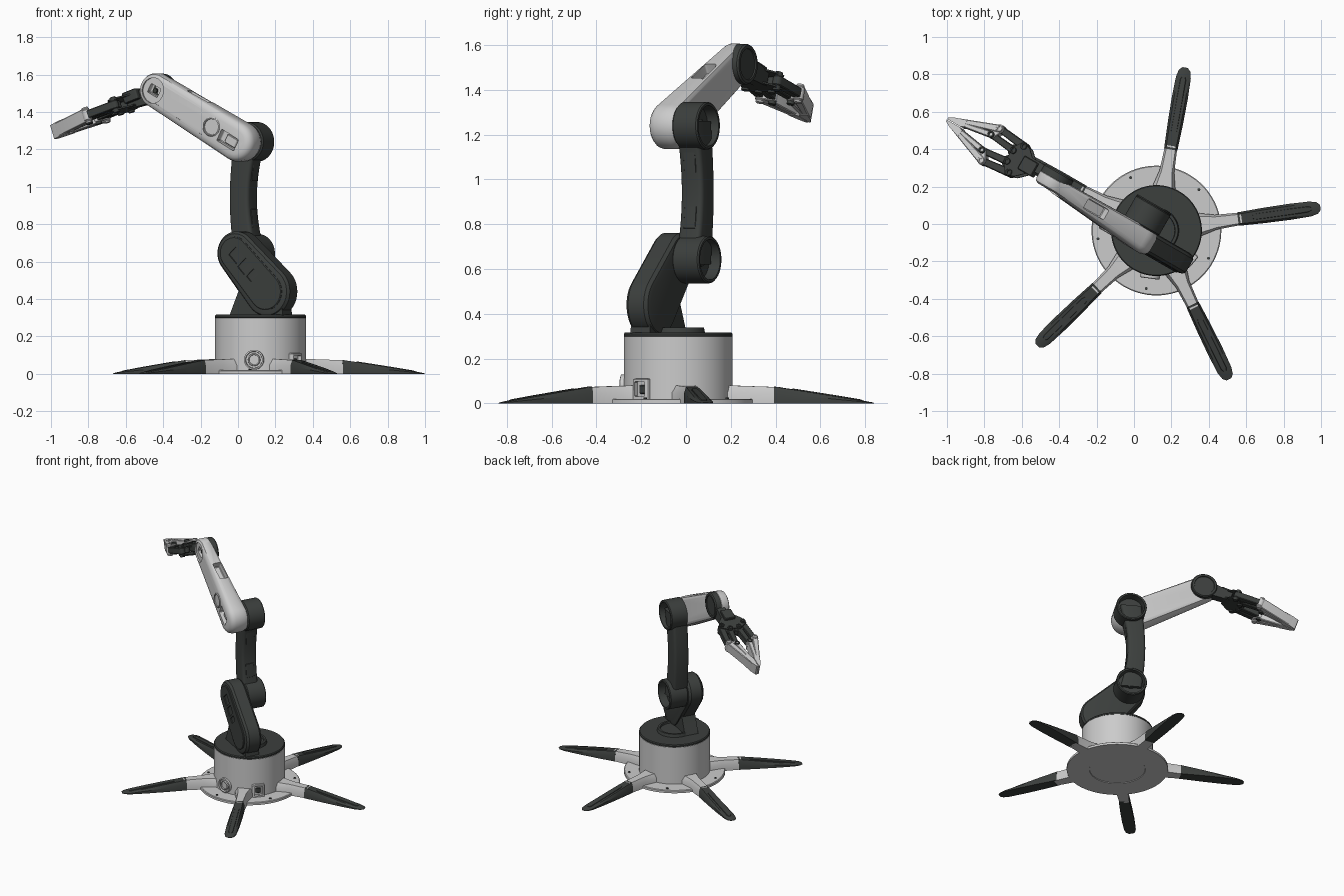
import bpy, bmesh
from math import sin, cos, pi, acos, atan2, hypot, radians
from mathutils import Matrix, Vector

if "Cube" in bpy.data.objects:
    bpy.data.objects.remove(bpy.data.objects["Cube"])


def material(name, rgb):
    m = bpy.data.materials.new(name)
    m.diffuse_color = (*rgb, 1)
    m.use_nodes = True
    m.node_tree.nodes["Principled BSDF"].inputs["Base Color"].default_value = m.diffuse_color
    return m


LIGHT = material("light_grey", (0.60, 0.61, 0.59))
DARK = material("charcoal", (0.045, 0.05, 0.047))
T = lambda x, y, z: Matrix.Translation((x, y, z))
R = lambda deg, axis: Matrix.Rotation(radians(deg), 4, axis)
SIDE = Matrix(((1, 0, 0, 0), (0, 0, 1, 0), (0, 1, 0, 0), (0, 0, 0, 1)))  # extrude along y

BASE = T(0.12, -0.035, 0)
ARM = BASE @ R(-30, 'Z')                      # arm reaches along local -x
FORE = ARM @ T(-0.08, 0, 1.24) @ R(27.6, 'Y')
GRIP = FORE @ T(-0.593, -0.045, 0) @ R(-27.6, 'Y') @ R(180, 'Z') @ R(19, 'Y')


def loft(name, rings, M, mat):
    """Skin a list of point rings and cap both ends."""
    bm = bmesh.new()
    vs = [[bm.verts.new(p) for p in ring] for ring in rings]
    n = len(vs[0])
    for a, b in zip(vs, vs[1:]):
        for i in range(n):
            bm.faces.new((a[i], a[(i + 1) % n], b[(i + 1) % n], b[i]))
    bm.faces.new(vs[0])
    bm.faces.new(vs[-1])
    bm.transform(M)
    bmesh.ops.recalc_face_normals(bm, faces=bm.faces)
    me = bpy.data.meshes.new(name)
    bm.to_mesh(me)
    bm.free()
    ob = bpy.data.objects.new(name, me)
    me.materials.append(mat)
    bpy.context.collection.objects.link(ob)
    return ob


def lathe(name, profile, M, mat, n=56):
    """Revolve (radius, height) points round local z."""
    return loft(name, [[(r * cos(2 * pi * i / n), r * sin(2 * pi * i / n), h)
                        for i in range(n)] for r, h in profile], M, mat)


def capsule(name, c0, r0, c1, r1, layers, M, mat, n=24):
    """Hull of two circles, layered as (inset, height at c0, height at c1)."""
    dx, dy = c1[0] - c0[0], c1[1] - c0[1]
    a, phi = atan2(dy, dx), acos((r0 - r1) / hypot(dx, dy))
    rings = []
    for ins, h0, h1 in layers:
        ring = []
        for c, r, h, s, e in ((c1, r1, h1, a - phi, a + phi),
                              (c0, r0, h0, a + phi, a + 2 * pi - phi)):
            for i in range(n + 1):
                t = s + (e - s) * i / n
                ring.append((c[0] + (r - ins) * cos(t), c[1] + (r - ins) * sin(t), h))
        rings.append(ring)
    return loft(name, rings, M, mat)


def rrect(w, d, r, z, cx=0, cy=0):
    """Rounded rectangle ring with half sizes w, d."""
    pts = []
    for k, (sx, sy) in enumerate(((1, 1), (-1, 1), (-1, -1), (1, -1))):
        for i in range(5):
            t = (k + i / 4) * pi / 2
            pts.append((cx + sx * (w - r) + r * cos(t), cy + sy * (d - r) + r * sin(t), z))
    return pts


def block(name, w, d, h, M, mat, r=0.008):
    """Rounded block, half sizes w, d, h, with softened top and bottom."""
    c = r * 0.5
    return loft(name, [rrect(w - c, d - c, r, -h), rrect(w, d, r, c - h),
                       rrect(w, d, r, h - c), rrect(w - c, d - c, r, h)], M, mat)


def prism(name, pts, h0, h1, M, mat):
    return loft(name, [[(x, y, h) for x, y in pts] for h in (h0, h1)], M, mat)


def cut(ob, cutter):
    mod = ob.modifiers.new("cut", 'BOOLEAN')
    mod.operation, mod.object, mod.solver = 'DIFFERENCE', cutter, 'EXACT'
    bpy.context.view_layer.objects.active = ob
    bpy.ops.object.modifier_apply(modifier=mod.name)
    bpy.data.objects.remove(cutter)


# Base: floor disc with underside groove, drum, dark turntable
lathe("base_disc", [(0.19, 0.004), (0.192, 0.0), (0.347, 0.0), (0.347, 0.016),
                    (0.342, 0.02), (0.2, 0.02)], BASE, LIGHT, 80)
lathe("base_drum", [(0.243, 0.01), (0.243, 0.298), (0.238, 0.3)], BASE, LIGHT, 80)
lathe("turntable", [(0.236, 0.295), (0.243, 0.3), (0.243, 0.31), (0.238, 0.316),
                    (0.12, 0.316), (0.115, 0.338), (0.1, 0.338), (0.098, 0.325)], BASE, DARK, 80)

# Round button and square port on the drum
lathe("drum_button", [(0.053, -0.02), (0.053, 0.018), (0.045, 0.021), (0.043, 0.008),
                      (0.034, 0.008), (0.032, 0.02), (0.026, 0.02), (0.025, 0.012)],
      BASE @ R(-98, 'Z') @ T(0.238, 0, 0.075) @ R(90, 'Y'), LIGHT)
PORT = BASE @ R(-41, 'Z') @ T(0.238, 0, 0.062)
port = block("drum_port", 0.025, 0.042, 0.048, PORT, LIGHT)
cut(port, block("port_cutter", 0.03, 0.03, 0.034, PORT @ T(0.025, 0, 0.002), LIGHT))
block("port_plug", 0.01, 0.018, 0.02, PORT, DARK)


# Five splayed legs: light root, dark tapered foot with a raised strip
def leg_part(name, sections, M, mat, z0=0):
    loft(name, [[(r, s * w * k, max(z0, h * f)) for s, k, f in
                 ((1, 1, 0), (1, 1, .6), (1, .72, 1), (-1, .72, 1), (-1, 1, .6), (-1, 1, 0))]
                for r, w, h in sections], M, mat)


for k in range(5):
    L = BASE @ R(8 + 72 * k, 'Z')
    leg_part(f"leg_root_{k}", [(0.2, 0.07, 0.08), (0.26, 0.055, 0.079), (0.32, 0.04, 0.077),
                               (0.46, 0.033, 0.072)], L, LIGHT)
    leg_part(f"leg_foot_{k}", [(0.44, 0.036, 0.074), (0.58, 0.041, 0.053), (0.72, 0.043, 0.031),
                               (0.83, 0.04, 0.013), (0.868, 0.031, 0.006), (0.885, 0.014, 0.003)], L, DARK)
    leg_part(f"leg_strip_{k}", [(0.52, 0.012, 0.066), (0.54, 0.02, 0.063), (0.72, 0.02, 0.035),
                                (0.82, 0.018, 0.0185), (0.835, 0.01, 0.015)], L, DARK)
    for q in (0.0, 36.0):
        lathe(f"base_screw_{k}", [(0.008, 0.001), (0.008, 0.025), (0.005, 0.027)],
              L @ R(q, 'Z') @ T(0.315, 0, 0) if q else L @ T(0.315, 0, 0), DARK, 12)

# Lower link: leaning two-lobed housing, foot and side cover
capsule("lower_link", (0.11, 0.44), 0.138, (-0.083, 0.645), 0.116,
        [(0.03, -0.135, -0.135), (0.012, -0.13, -0.13), (0, -0.115, -0.115),
         (0, -0.035, -0.035), (0.012, -0.02, -0.02), (0.03, -0.015, -0.015)], ARM @ SIDE, DARK)
prism("lower_link_foot", [(-0.12, 0.31), (0.21, 0.31), (0.2, 0.4), (0.05, 0.53), (-0.04, 0.5), (-0.06, 0.45)],
      -0.125, -0.025, ARM @ SIDE, DARK)
cover = capsule("lower_link_cover", (0.11, 0.44), 0.1, (-0.083, 0.645), 0.088,
                [(0, -0.13, -0.13), (0, -0.138, -0.138), (0.005, -0.142, -0.142)], ARM @ SIDE, DARK)
CV = ARM @ T(0.0, -0.142, 0.56) @ R(46.7, 'Y')
for x, w, d in ((-0.1, 0.035, 0.03), (-0.02, 0.03, 0.035), (0.045, 0.02, 0.03)):
    cut(cover, block("cover_cutter", w, 0.006, d, CV @ T(x, 0, 0), DARK, 0.004))

# Shoulder and elbow: hollow-faced drums
for nm, z, end in (("shoulder", 0.642, 0.118), ("elbow", 1.24, 0.11)):
    J = ARM @ T(-0.081, 0, z) @ SIDE
    lathe(nm + "_drum", [(0.098, -0.02), (0.106, -0.012), (0.106, end - 0.006), (0.101, end),
                         (0.09, end), (0.087, end - 0.055)], J, DARK)
    lathe(nm + "_hub", [(0.03, end - 0.06), (0.03, end - 0.04), (0.024, end - 0.036)], J, DARK, 24)

# Upper arm: bowed rounded beam between the drums
rings = []
for i in range(17):
    t = i / 16
    w = 0.06 + 0.014 * abs(2 * t - 1) ** 2
    rings.append(rrect(w, 0.056, 0.02, 0.62 + 0.64 * t, -0.083 - 0.04 * sin(pi * t), 0.03))
loft("upper_arm", rings, ARM, DARK)
for z in (0.83, 1.08):
    block("upper_arm_panel", 0.004, 0.03, 0.05,
          ARM @ T(-0.064 + (0.008 if z < 1 else 0.012), 0.03, z) @ R(6 if z > 1 else -6, 'Y'), DARK, 0.003)

# Forearm: tapered light housing with pockets
fore = capsule("forearm", (0, 0), 0.105, (-0.593, 0), 0.092,
               [(0.04, -0.15, -0.1), (0.02, -0.144, -0.098), (0.006, -0.13, -0.09), (0, -0.11, -0.075),
                (0, -0.045, -0.035), (0.01, -0.02, -0.024), (0.025, -0.01, -0.02)], FORE @ SIDE, LIGHT)
cut(fore, block("window_cutter", 0.062, 0.035, 0.034, FORE @ T(-0.04, -0.135, -0.01), LIGHT))
cut(fore, block("top_slot_cutter", 0.07, 0.03, 0.045, FORE @ T(-0.34, -0.062, 0.09), LIGHT))
cut(fore, lathe("wrist_cutter", [(0.068, -0.2), (0.068, -0.088)],
                FORE @ T(-0.593, 0, 0) @ SIDE, LIGHT))
cut(fore, block("wrist_pocket_cutter", 0.034, 0.03, 0.026, FORE @ T(-0.593, -0.085, 0), LIGHT))
lathe("forearm_cap", [(0.052, -0.14), (0.052, -0.145), (0.047, -0.149), (0.043, -0.149), (0.041, -0.143)],
      FORE @ T(-0.165, 0.006, 0.005) @ SIDE, LIGHT)
block("forearm_motor", 0.035, 0.02, 0.025, FORE @ T(-0.03, -0.105, -0.01), LIGHT)
lathe("wrist_shaft", [(0.012, -0.08), (0.012, -0.065)], FORE @ T(-0.593, 0, 0) @ SIDE, DARK, 20)

# Wrist knuckle and gripper body
lathe("wrist_knuckle", [(0.084, -0.04), (0.09, -0.034), (0.09, 0.004), (0.084, 0.012), (0.07, 0.012),
                        (0.068, 0.006)], FORE @ T(-0.593, 0, 0) @ SIDE, DARK)
prism("gripper_neck", [(0.0, 0.05), (0.2, 0.03), (0.2, -0.035), (0.0, -0.055)],
      -0.03, 0.03, GRIP @ T(0, -0.02, 0) @ SIDE, DARK)
block("gripper_motor", 0.045, 0.04, 0.03, GRIP @ T(0.155, 0.0, 0.022), DARK)
for s in (-1, 1):
    prism("gripper_plate", [(0.15, 0.04), (0.2, 0.085), (0.25, 0.1), (0.285, 0.05), (0.285, -0.05),
                            (0.25, -0.1), (0.2, -0.085), (0.15, -0.04)],
          s * 0.026, s * 0.034, GRIP, DARK)

# Gripper linkages and fingers, mirrored left and right
for s, nm in ((1, "left"), (-1, "right")):
    G = GRIP @ Matrix.Diagonal((1, s, 1, 1))
    bar = lambda z: [(0.004, -z, -z), (0, 0.004 - z, 0.004 - z), (0, z - 0.004, z - 0.004), (0.004, z, z)]
    A, B, C, D = (0.235, 0.08), (0.275, 0.033), (0.405, 0.098), (0.43, 0.048)
    capsule(nm + "_gear", B, 0.036, (0.25, 0.045), 0.03, bar(0.02), G, DARK, 12)
    capsule(nm + "_outer_link", A, 0.022, C, 0.019, bar(0.022), G, DARK, 12)
    capsule(nm + "_inner_link", B, 0.02, D, 0.017, bar(0.024), G, DARK, 12)
    for p in (A, B, C, D):
        lathe(nm + "_pin", [(0.016, -0.043), (0.018, -0.04), (0.018, 0.04), (0.016, 0.043), (0.009, 0.043),
                            (0.008, 0.036)], G @ T(*p, 0), LIGHT if p is C else DARK, 20)
    capsule(nm + "_finger_heel", C, 0.023, D, 0.02, bar(0.03), G, LIGHT, 12)
    capsule(nm + "_finger_outer", C, 0.02, (0.64, 0.021), 0.012, bar(0.037), G, LIGHT, 12)
    capsule(nm + "_finger_inner", D, 0.016, (0.62, 0.014), 0.011, bar(0.037), G, LIGHT, 12)
    prism(nm + "_finger_tip", [(0.58, 0.012), (0.585, 0.05), (0.65, 0.03), (0.684, 0.013), (0.687, 0.002),
                               (0.6, 0.002)], -0.039, 0.039, G, LIGHT)

# Smooth shading with crisp edges
bpy.ops.object.select_all(action='SELECT')
bpy.context.view_layer.objects.active = bpy.context.selected_objects[0]
bpy.ops.object.shade_smooth_by_angle(angle=radians(30))
